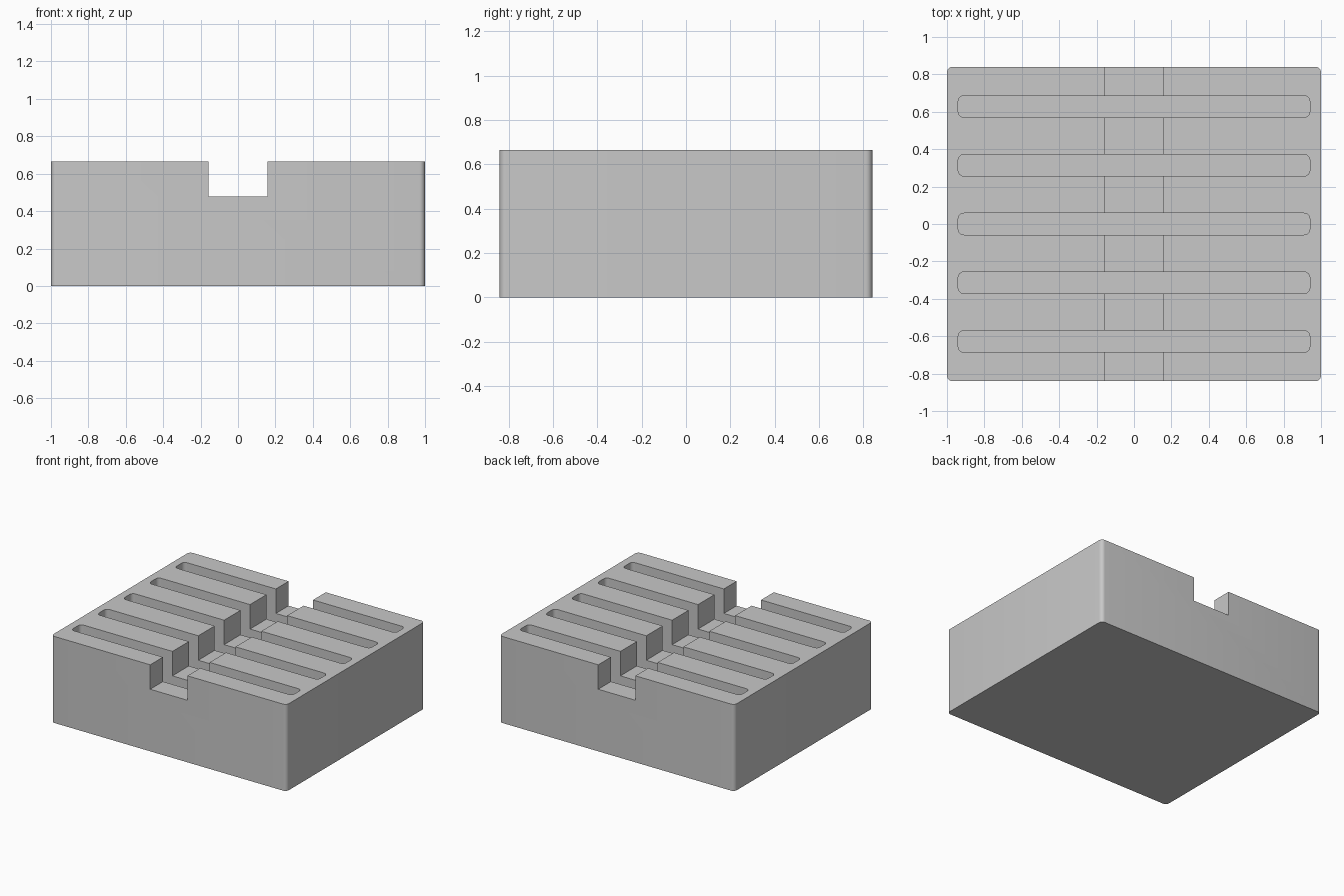
import bpy
import bmesh
from math import radians

WIDTH, DEPTH, HEIGHT = 2.0, 1.68, 0.665
SLOT_COUNT, SLOT_PITCH, SLOT_FLOOR = 5, 0.314, 0.1
CHANNEL_WIDTH, CHANNEL_FLOOR = 0.316, 0.477
CORNER = 0.03
OVER = 0.1  # cutters rise past the top

if "Cube" in bpy.data.objects:
    bpy.data.objects.remove(bpy.data.objects["Cube"], do_unlink=True)

grey = bpy.data.materials.new("plain grey")
grey.use_nodes = True
color = (0.58, 0.58, 0.58, 1)
grey.diffuse_color = color
grey.node_tree.nodes["Principled BSDF"].inputs["Base Color"].default_value = color


def rounded_box(name, size, center_y, bottom, radius=0):
    """Box standing on the given height, with rounded vertical edges."""
    bm = bmesh.new()
    bmesh.ops.create_cube(bm, size=1)
    bmesh.ops.scale(bm, vec=size, verts=bm.verts)
    bmesh.ops.translate(bm, vec=(0, center_y, bottom + size[2] / 2), verts=bm.verts)
    if radius:
        upright = [e for e in bm.edges
                   if abs(e.verts[0].co.z - e.verts[1].co.z) > size[2] / 2]
        bmesh.ops.bevel(bm, geom=upright, offset=radius, segments=6,
                        profile=0.5, affect='EDGES')
    mesh = bpy.data.meshes.new(name)
    bm.to_mesh(mesh)
    bm.free()
    mesh.materials.append(grey)
    obj = bpy.data.objects.new(name, mesh)
    bpy.context.collection.objects.link(obj)
    return obj


# Solid block
block = rounded_box("holder_block", (WIDTH, DEPTH, HEIGHT), 0, 0, CORNER)

# Finger channel from front to back, then the row of card slots
cutters = [rounded_box("channel_cutter",
                       (CHANNEL_WIDTH, DEPTH + OVER, HEIGHT - CHANNEL_FLOOR + OVER),
                       0, CHANNEL_FLOOR)]
for i in range(SLOT_COUNT):
    y = (i - (SLOT_COUNT - 1) / 2) * SLOT_PITCH
    cutters.append(rounded_box("slot_cutter", (1.88, 0.115, HEIGHT - SLOT_FLOOR + OVER),
                               y, SLOT_FLOOR, CORNER))

bpy.context.view_layer.objects.active = block
for cutter in cutters:
    cutter.hide_render = True
    cut = block.modifiers.new("cut", 'BOOLEAN')
    cut.operation = 'DIFFERENCE'
    cut.solver = 'EXACT'
    cut.object = cutter
    bpy.ops.object.modifier_apply(modifier=cut.name)
    bpy.data.objects.remove(cutter, do_unlink=True)

# Smooth the rounded corners, keep the other edges sharp
bpy.ops.object.select_all(action='DESELECT')
block.select_set(True)
bpy.ops.object.shade_smooth_by_angle(angle=radians(30))
